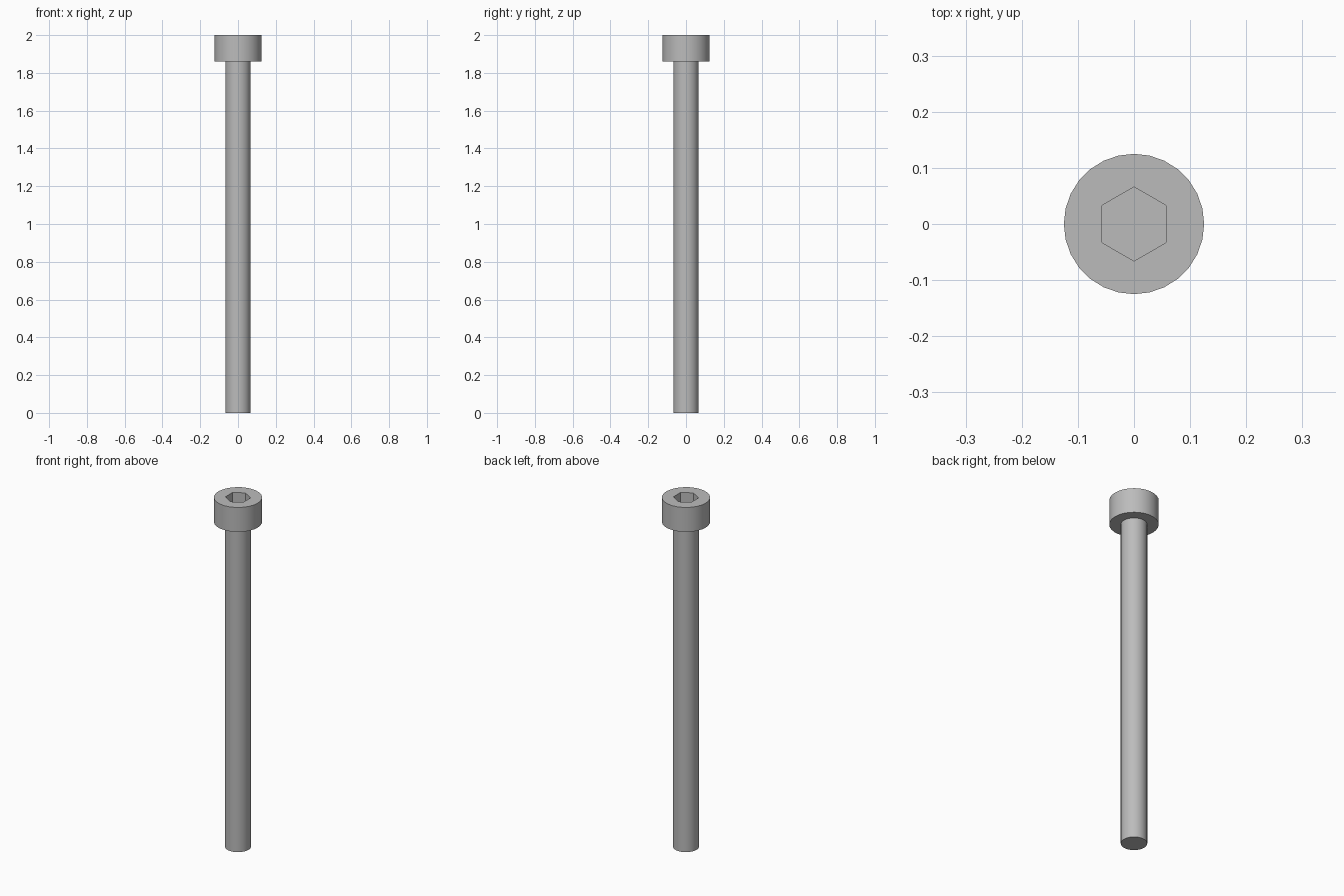
import bpy
import math

if "Cube" in bpy.data.objects:
    bpy.data.objects.remove(bpy.data.objects["Cube"], do_unlink=True)

HEAD_BASE, TOP, SOCKET_DEPTH = 1.86, 2.0, 0.07

steel = bpy.data.materials.new("grey steel")
steel.use_nodes = True
grey = (0.5, 0.5, 0.5, 1)
steel.diffuse_color = grey
steel.node_tree.nodes["Principled BSDF"].inputs["Base Color"].default_value = grey


def cylinder(name, radius, bottom, top, sides, turn=0):
    bpy.ops.mesh.primitive_cylinder_add(
        vertices=sides, radius=radius, depth=top - bottom,
        location=(0, 0, (bottom + top) / 2), rotation=(0, 0, turn))
    obj = bpy.context.object
    obj.name = name
    obj.data.materials.append(steel)
    return obj


# Plain shank
shank = cylinder("shank", 0.067, 0, HEAD_BASE, 28)
bpy.ops.object.shade_smooth_by_angle(angle=math.radians(30))

# Cap head
head = cylinder("head", 0.125, HEAD_BASE, TOP, 28)

# Hexagonal drive socket, points towards front and back
cutter = cylinder("socket_cutter", 0.066, TOP - SOCKET_DEPTH, TOP + 0.05, 6)
cutter.hide_render = True

cut = head.modifiers.new("socket", "BOOLEAN")
cut.operation = "DIFFERENCE"
cut.solver = "EXACT"
cut.object = cutter
bpy.context.view_layer.objects.active = head
bpy.ops.object.modifier_apply(modifier=cut.name)
bpy.data.objects.remove(cutter, do_unlink=True)

bpy.ops.object.select_all(action="DESELECT")
head.select_set(True)
bpy.context.view_layer.objects.active = head
bpy.ops.object.shade_smooth_by_angle(angle=math.radians(30))
